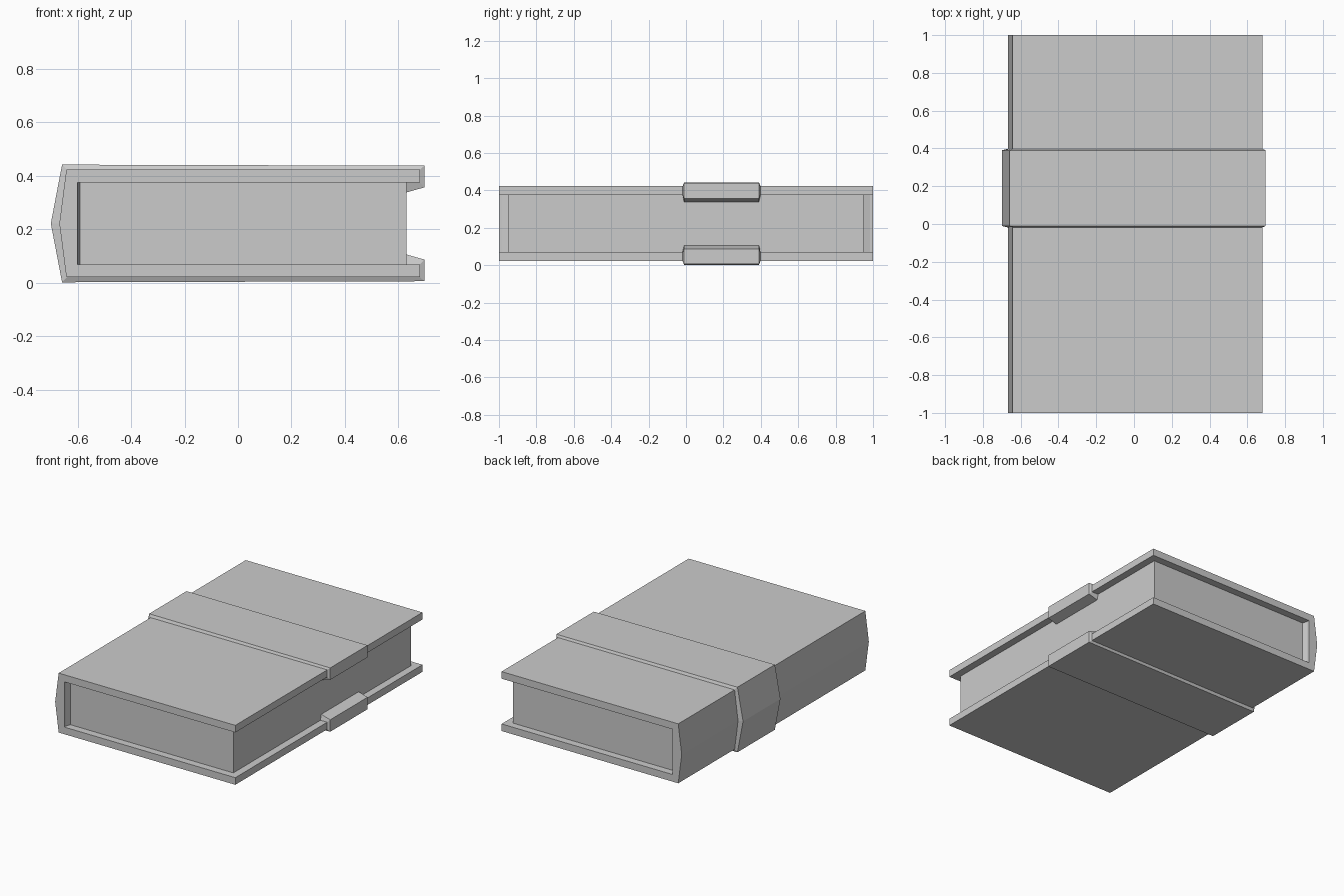
import bpy
import bmesh

cube = bpy.data.objects.get("Cube")
if cube:
    bpy.data.objects.remove(cube, do_unlink=True)

grey = bpy.data.materials.new("plain grey")
grey.use_nodes = True
colour = (0.6, 0.6, 0.6, 1)
grey.diffuse_color = colour
grey.node_tree.nodes["Principled BSDF"].inputs["Base Color"].default_value = colour

MID = 0.222  # height of the mirror plane between the two cover boards


def mirrored(points):
    """Complete an upper half profile, starting on the mirror plane."""
    lower = [(x, 2 * MID - z) for x, z in points[1:]]
    return lower[::-1] + points


def skin(name, rings, closed_ends=True):
    """Join successive rings of points into a solid."""
    bm = bmesh.new()
    loops = [[bm.verts.new(p) for p in ring] for ring in rings]
    for a, b in zip(loops, loops[1:]):
        for i in range(len(a)):
            j = (i + 1) % len(a)
            bm.faces.new((a[i], a[j], b[j], b[i]))
    bm.faces.new(loops[0])
    bm.faces.new(loops[-1])
    bmesh.ops.recalc_face_normals(bm, faces=bm.faces)
    mesh = bpy.data.meshes.new(name)
    bm.to_mesh(mesh)
    bm.free()
    mesh.materials.append(grey)
    obj = bpy.data.objects.new(name, mesh)
    bpy.context.collection.objects.link(obj)
    return obj


# Cover: two boards joined by a pointed spine
outer = mirrored([(-0.668, MID), (-0.642, 0.423), (0.68, 0.423)])
inner = [(0.68, 0.375), (-0.6, 0.375), (-0.6, 2 * MID - 0.375), (0.68, 2 * MID - 0.375)]
skin("cover", [[(x, y, z) for x, z in outer + inner] for y in (-1, 1)])

# Page block, flaring slightly where it meets the spine
half_plan = [(-0.605, 1), (-0.59, 0.95), (0.63, 0.95)]
plan = half_plan + [(x, -y) for x, y in half_plan[::-1]]
skin("pages", [[(x, y, z) for x, y in plan] for z in (2 * MID - 0.376, 0.376)])

# Strap around the spine and boards, hooked over the fore edges
strap_out = mirrored([(-0.7, MID), (-0.658, 0.442), (0.697, 0.438),
                      (0.697, 0.357), (0.63, 0.338)])
strap_in = mirrored([(-0.66, MID), (-0.635, 0.418), (0.675, 0.418),
                     (0.675, 0.38), (0.63, 0.38)])
rings = []
for (ox, oz), (ix, iz) in zip(strap_out, strap_in):
    rings.append([(ox, -0.01, oz), (ox, 0.39, oz), (ix, 0.4, iz), (ix, -0.02, iz)])
skin("strap", rings)
